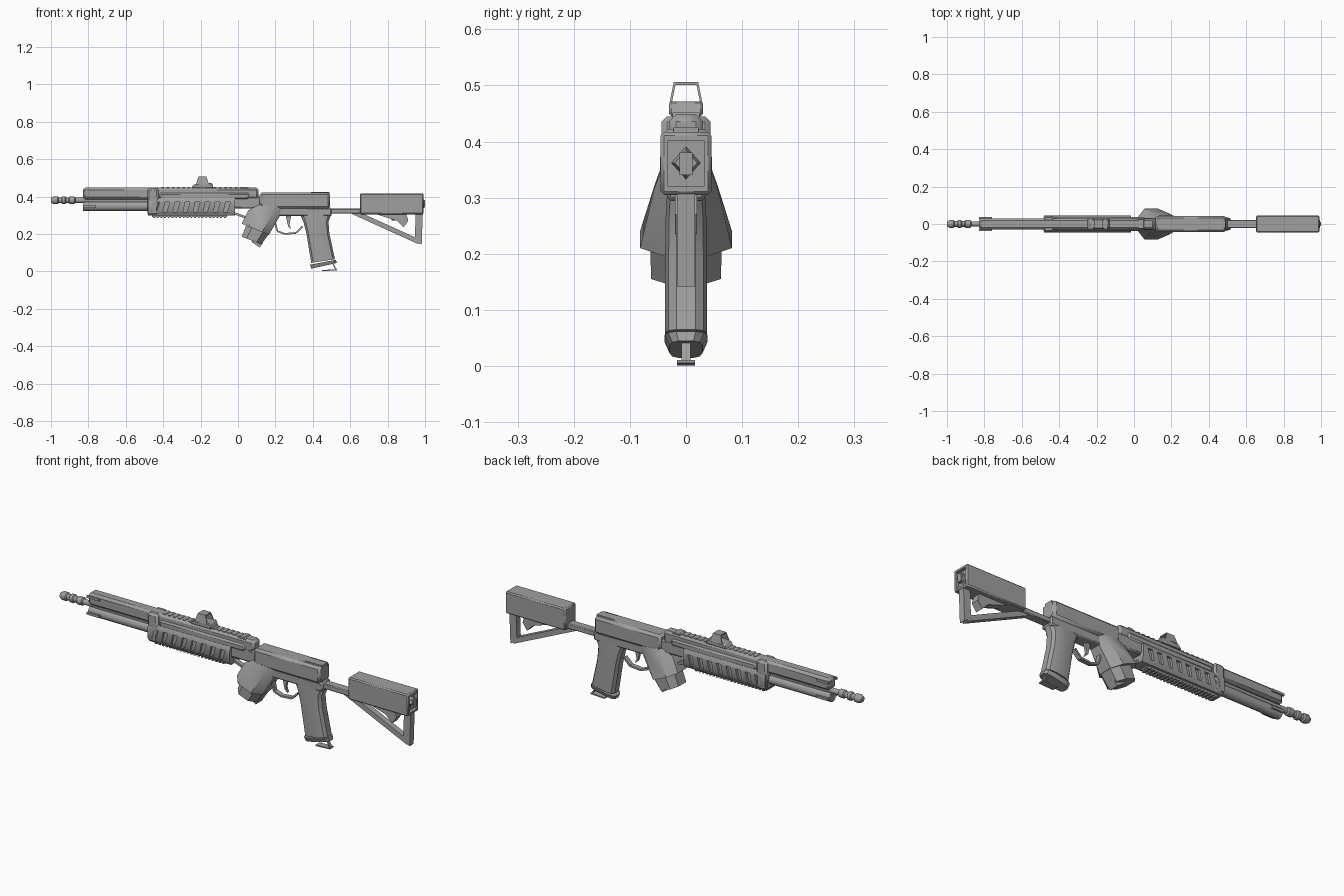
import bpy, bmesh, math
from mathutils import Vector

cube = bpy.data.objects.get("Cube")
if cube:
    bpy.data.objects.remove(cube, do_unlink=True)

metal = bpy.data.materials.new("gunmetal grey")
metal.use_nodes = True
GREY = (0.35, 0.35, 0.35, 1)
metal.diffuse_color = GREY
metal.node_tree.nodes["Principled BSDF"].inputs["Base Color"].default_value = GREY


def finish(name, bm, bevel=0.0):
    bmesh.ops.recalc_face_normals(bm, faces=bm.faces)
    mesh = bpy.data.meshes.new(name)
    bm.to_mesh(mesh)
    bm.free()
    ob = bpy.data.objects.new(name, mesh)
    bpy.context.collection.objects.link(ob)
    mesh.materials.append(metal)
    if bevel:
        mod = ob.modifiers.new("chamfer", "BEVEL")
        mod.width, mod.segments = bevel, 1
    return ob


def loft(name, rings, bevel=0.0):
    """Skin a list of equal-length point rings and cap both ends."""
    bm = bmesh.new()
    loops = [[bm.verts.new(p) for p in ring] for ring in rings]
    n = len(loops[0])
    for a, b in zip(loops, loops[1:]):
        for i in range(n):
            bm.faces.new((a[i], a[(i + 1) % n], b[(i + 1) % n], b[i]))
    bm.faces.new(loops[0])
    bm.faces.new(loops[-1])
    return finish(name, bm, bevel)


def plate(name, outline, half, y=0.0, bevel=0.0):
    """Side outline in x, z given thickness across y."""
    return loft(name, [[(x, y + s * half, z) for x, z in outline] for s in (-1, 1)], bevel)


def box(name, x0, x1, z0, z1, half, y=0.0, bevel=0.0):
    return plate(name, [(x0, z0), (x1, z0), (x1, z1), (x0, z1)], half, y, bevel)


def tube(name, stations, z, sides=12, y=0.0):
    """Turned part along x from (x, radius) stations."""
    turn = [math.tau * (i + 0.5) / sides for i in range(sides)]
    return loft(name, [[(x, y + r * math.cos(a), z + r * math.sin(a)) for a in turn]
                       for x, r in stations])


def strut(name, a, b, width, half, y=0.0):
    a, b = Vector(a), Vector(b)
    d = (b - a).normalized() * width / 2
    n = Vector((-d.y, d.x))
    return plate(name, [a + n, b + n, b - n, a - n], half, y)


def cut(ob, cutters):
    for c in cutters:
        mod = ob.modifiers.new("cut", "BOOLEAN")
        mod.object, mod.solver = c, "EXACT"
        c.hide_render = True
        c.hide_set(True)


# Muzzle brake and barrel
tube("muzzle_brake", [(-1, .014), (-.985, .022), (-.965, .022), (-.96, .016), (-.945, .016),
                      (-.94, .022), (-.925, .022), (-.92, .016), (-.905, .016),
                      (-.9, .021), (-.875, .021), (-.87, .014)], .38)
tube("barrel", [(-.88, .014), (-.4, .014)], .38)

# Twin forward tubes with end collars
box("upper_shroud", -.83, .11, .385, .448, .03, bevel=.012)
tube("lower_tube", [(-.83, .026), (-.3, .026)], .348)
for z in (.345, .43):
    for s in (-1, 1):
        box("collar_lug", -.83, -.76, z - .006, z + .006, .005, s * .032)
box("tube_web", -.8, -.4, .36, .395, .012)

# Clamp and handguard with slanted vents
box("clamp", -.485, -.425, .30, .445, .044, bevel=.01)
guard = loft("handguard", [[(x, y, z) for y, z in
             ((-.034, .298), (.034, .298), (.046, .32), (.046, .372), (.036, .392),
              (-.036, .392), (-.046, .372), (-.046, .32))] for x in (-.48, -.015)])
cutters = []
for i in range(8):
    x = -.455 + i * .054
    for s in (-1, 1):
        cutters.append(plate("vent_cutter", [(x, .318), (x + .02, .318), (x + .036, .37),
                                             (x + .01, .37)], .012, s * .046))
cut(guard, cutters)
box("underside_rail", -.46, -.06, .29, .30, .022)
for i in range(20):
    x = -.455 + i * .02
    box("rail_tooth", x, x + .01, .284, .292, .022)

# Top rail, raised cover and sights
box("top_rail", -.42, .07, .415, .445, .025, bevel=.006)
for i in range(16):
    x = -.41 + i * .028
    box("rail_rib", x, x + .014, .444, .45, .02)
box("side_cover", -.42, .06, .385, .42, .038, bevel=.008)
plate("rear_sight", [(.0, .425), (.085, .41), (.075, .43), (.05, .452), (.025, .45)], .024)
plate("sight_base", [(-.25, .445), (-.13, .445), (-.14, .472), (-.235, .465)], .03, bevel=.004)
for s in (-1, 1):
    loft("sight_post", [[(x, s * (y + d), z) for x, d in ((a, 0), (b, 0), (b, .004), (a, .004))]
                        for a, b, y, z in ((-.225, -.155, .026, .465), (-.212, -.168, .018, .505))])
box("sight_bridge", -.212, -.168, .501, .506, .022)

# Receiver
box("upper_receiver", .115, .492, .335, .422, .044, bevel=.012)
plate("receiver_wedge", [(.33, .41), (.49, .41), (.49, .425), (.4, .425)], .022)
box("receiver_neck", -.03, .13, .335, .40, .032, bevel=.008)
box("lower_receiver", .1, .5, .295, .34, .034, bevel=.006)
box("buffer_bar", .48, .72, .308, .335, .022, bevel=.004)
strut("front_link", (-.02, .31), (.08, .275), .012, .012)

# Flared magazine well and drum, leaning forward


def oct_ring(a, b, half, mid):
    a, b = Vector(a), Vector(b)
    pts = ((0, -mid), (.25, -1), (.75, -1), (1, -mid), (1, mid), (.75, 1), (.25, 1), (0, mid))
    return [(*((a + (b - a) * t).to_tuple()[:1]), half * k, (a + (b - a) * t).y) for t, k in pts]


loft("magazine_skirt", [oct_ring((.1, .357), (.24, .342), .045, .6),
                        oct_ring((.055, .325), (.235, .315), .056, .5),
                        oct_ring((.02, .255), (.165, .195), .082, .45)])
loft("magazine_drum", [oct_ring((.045, .25), (.165, .2), .064, .5),
                       oct_ring((.02, .185), (.125, .145), .062, .5)])
strut("drum_latch", (.08, .17), (.125, .14), .03, .025)

# Trigger and guard
path = [(.19, .295), (.21, .215), (.25, .2), (.31, .205), (.345, .24)]
for a, b in zip(path, path[1:]):
    strut("trigger_guard", a, b, .009, .012)
plate("trigger", [(.255, .3), (.285, .3), (.275, .25), (.285, .225), (.268, .24)], .007)

# Grip with rounded section and angled foot


def grip_ring(x0, x1, z0, z1, half):
    c, r = (x0 + x1) / 2, (x1 - x0) / 2
    turn = [math.tau * (i + .5) / 12 for i in range(12)]
    def sq(v):
        return math.copysign(abs(v) ** .6, v)
    return [(c + r * sq(math.cos(a)), half * sq(math.sin(a)),
             (z0 + z1) / 2 + (z1 - z0) / 2 * sq(math.cos(a))) for a in turn]


loft("grip", [grip_ring(.325, .505, .315, .315, .034), grip_ring(.35, .485, .26, .265, .037),
              grip_ring(.365, .49, .2, .2, .038), grip_ring(.39, .52, .045, .065, .038)])
loft("grip_base", [grip_ring(.383, .525, .035, .062, .039), grip_ring(.39, .53, .014, .045, .03)])
strut("foot_plate", (.45, .004), (.53, .008), .006, .016)
strut("foot_link", (.505, .045), (.525, .008), .006, .008)

# Stock with recessed butt and diamond boss
stock = box("stock_body", .652, .992, .305, .417, .045, bevel=.006)
cut(stock, [box("butt_cutter", .975, 1.02, .32, .402, .032)])
plate_ring = [(.025, 0), (0, .028), (-.025, 0), (0, -.028)]
loft("butt_diamond", [[(x, y * k, .362 + z * k) for y, z in plate_ring]
                      for x, k in ((.97, 1.1), (.995, .8))])
box("butt_edge", .985, 1, .34, .38, .012)

# Stock frame
strut("lower_strut", (.615, .318), (.97, .157), .026, .015)
plate("rear_post", [(.945, .165), (.982, .142), (.988, .31), (.95, .31)], .016)
plate("stock_lever", [(.73, .308), (.9, .308), (.91, .27), (.885, .235), (.85, .27)], .02)
tube("lever_pin", [(.82, .012), (.9, .012)], .282, 8)

for ob in bpy.context.collection.objects:
    if ob.type == "MESH" and not ob.hide_render:
        bpy.context.view_layer.objects.active = ob
        ob.select_set(True)
bpy.ops.object.shade_smooth_by_angle(angle=math.radians(35))
bpy.ops.object.select_all(action="DESELECT")
